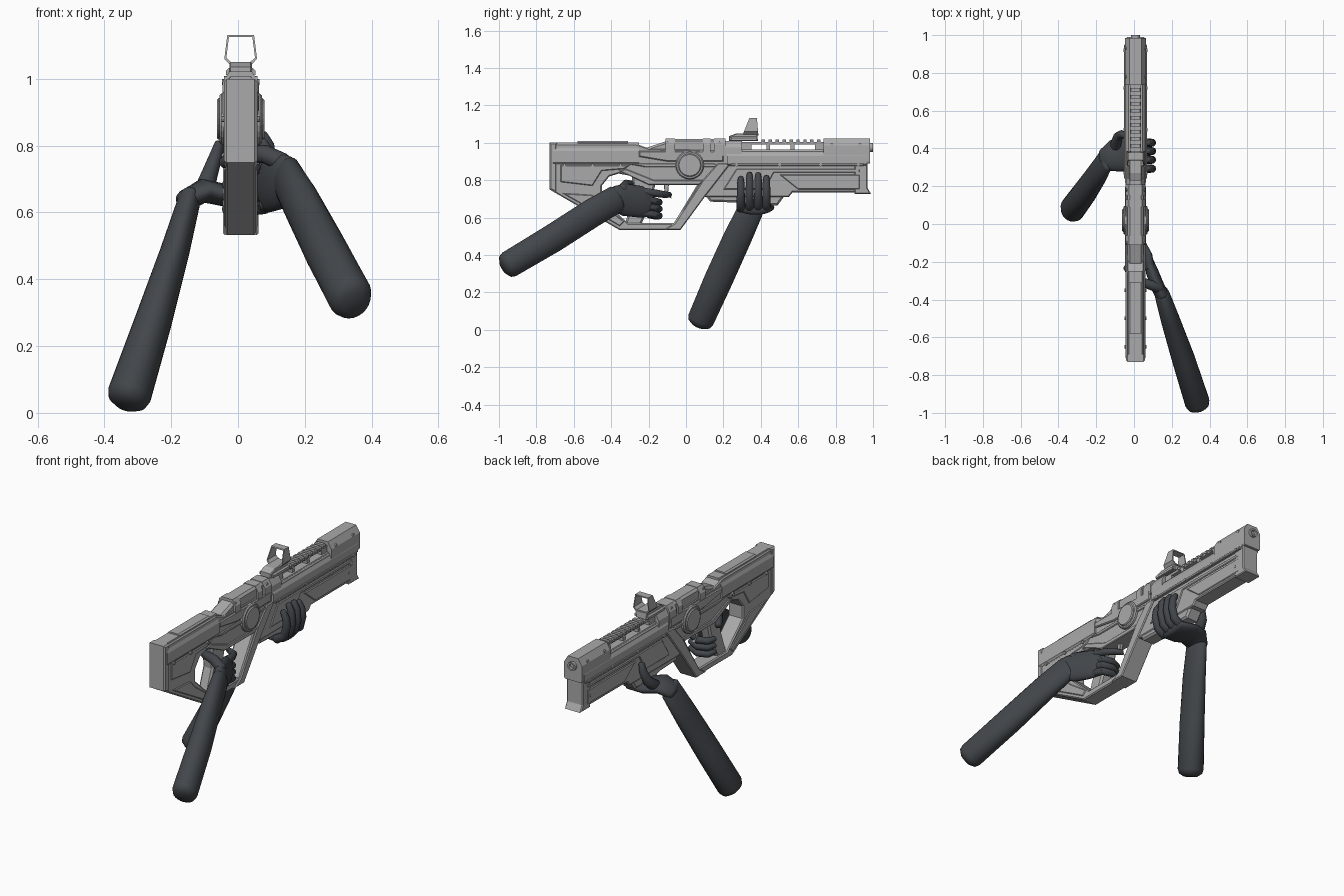
import bpy, bmesh, math
from mathutils import Matrix, Vector

cube = bpy.data.objects.get("Cube")
if cube:
    bpy.data.objects.remove(cube, do_unlink=True)

CX = 0.008          # centre plane of the rifle
# Axis maps: profile drawn as (y, z) pushed along x, or as (x, z) pushed along y
SIDE = Matrix(((0, 0, 1), (1, 0, 0), (0, 1, 0))).to_4x4()
ACROSS = Matrix(((1, 0, 0), (0, 0, -1), (0, 1, 0))).to_4x4()


def material(name, color):
    m = bpy.data.materials.new(name)
    m.use_nodes = True
    m.diffuse_color = (*color, 1)
    m.node_tree.nodes["Principled BSDF"].inputs["Base Color"].default_value = (*color, 1)
    return m


GUN = material("light grey metal", (0.40, 0.40, 0.40))
GLOVE = material("dark slate glove", (0.055, 0.062, 0.07))


def add_mesh(name, mesh, mat, smooth=False):
    mesh.materials.clear()
    mesh.materials.append(mat)
    ob = bpy.data.objects.new(name, mesh)
    bpy.context.collection.objects.link(ob)
    if smooth:
        bpy.ops.object.select_all(action="DESELECT")
        ob.select_set(True)
        bpy.context.view_layer.objects.active = ob
        bpy.ops.object.shade_smooth_by_angle(angle=math.radians(50))
    else:
        mesh.polygons.foreach_set("use_smooth", [False] * len(mesh.polygons))
    return ob


def extrude(name, contours, half, centre, axes, bevel=0.0):
    """Fill flat contours (later ones are holes) and push them both ways."""
    cu = bpy.data.curves.new(name, "CURVE")
    cu.dimensions, cu.fill_mode = "2D", "BOTH"
    cu.extrude, cu.bevel_depth = half - bevel, bevel
    cu.offset, cu.bevel_resolution = -bevel, 0
    for pts in contours:
        s = cu.splines.new("POLY")
        s.points.add(len(pts) - 1)
        for p, (a, b) in zip(s.points, pts):
            p.co = (a, b, 0, 1)
        s.use_cyclic_u = True
    tmp = bpy.data.objects.new(name + " tmp", cu)
    bpy.context.collection.objects.link(tmp)
    dg = bpy.context.evaluated_depsgraph_get()
    mesh = bpy.data.meshes.new_from_object(tmp.evaluated_get(dg))
    bpy.data.objects.remove(tmp, do_unlink=True)
    mesh.transform(Matrix.Translation(centre) @ axes)
    return add_mesh(name, mesh, GUN)


def plate(name, contours, half, bevel=0.006):
    return extrude(name, contours, half, (CX, 0, 0), SIDE, bevel)


def rect(y0, y1, z0, z1):
    return [(y0, z0), (y1, z0), (y1, z1), (y0, z1)]


def shell(name, y0, y1, half_section, bevel=0.0):
    """Mirror a right-half (x, z) section and run it along y."""
    pts = half_section + [(-x, z) for x, z in reversed(half_section)]
    return extrude(name, [pts], (y1 - y0) / 2, (CX, (y0 + y1) / 2, 0), ACROSS, bevel)


def disc(name, y, z, r, half, n=8, bevel=0.0):
    ring = [(y + r * math.cos(math.tau * i / n), z + r * math.sin(math.tau * i / n))
            for i in range(n)]
    return plate(name, [ring], half, bevel)


def limb(name, points, ref, n=14):
    """Tapered oval tube through (position, radius along ref, other radius)."""
    pts = [(Vector(p), a, b) for p, a, b in points]
    for end, nxt in ((0, 1), (-1, -2)):     # rounded ends
        p, a, b = pts[end]
        d = (p - pts[nxt][0]).normalized() * min(a, b)
        caps = [(p + d * 0.35, a * 0.88, b * 0.88), (p + d * 0.6, a * 0.5, b * 0.5)]
        pts = caps[::-1] + pts if end == 0 else pts + caps
    bm = bmesh.new()
    rings = []
    for i, (p, a, b) in enumerate(pts):
        t = (pts[min(i + 1, len(pts) - 1)][0] - pts[max(i - 1, 0)][0]).normalized()
        u = Vector(ref)
        u = (u - t * u.dot(t)).normalized()
        v = t.cross(u)
        rings.append([bm.verts.new(p + u * a * math.cos(math.tau * k / n)
                                   + v * b * math.sin(math.tau * k / n)) for k in range(n)])
    for r0, r1 in zip(rings, rings[1:]):
        for k in range(n):
            bm.faces.new((r0[k], r0[(k + 1) % n], r1[(k + 1) % n], r1[k]))
    bm.faces.new(rings[0][::-1])
    bm.faces.new(rings[-1])
    bmesh.ops.recalc_face_normals(bm, faces=bm.faces)
    mesh = bpy.data.meshes.new(name)
    bm.to_mesh(mesh)
    bm.free()
    return add_mesh(name, mesh, GLOVE, True)


# --- Rifle frame with thumbhole and trigger opening
outline = [(-.73, .995), (-.73, .75), (-.355, .533), (-.03, .533), (.10, .71), (.55, .71),
           (.57, .735), (.96, .735), (.96, .96), (.2, .96), (-.2, .97), (-.27, .995)]
opening = [(-.45, .70), (-.45, .77), (-.41, .82), (-.36, .835), (-.28, .82), (-.2, .775),
           (.06, .775), (-.065, .57), (-.31, .57)]
plate("frame", [outline, opening], 0.046)
plate("grip", [[(-.29, .83), (-.16, .79), (-.19, .68), (-.24, .56), (-.33, .56), (-.28, .70)]], .032, .01)
plate("trigger", [[(-.12, .79), (-.09, .79), (-.095, .74), (-.075, .70), (-.10, .715), (-.115, .74)]], .01, .002)

# --- Stock shells and cheek rest
shell("stock_upper", -.71, -.25, [(.046, .885), (.054, .895), (.054, .955), (.034, 1.0)])
shell("cheek_rest", -.58, -.31, [(.036, .985), (.036, 1.0), (.028, 1.008)])
plate("butt_plate", [[(-.73, 1.0), (-.73, .75), (-.69, .73), (-.69, 1.0)]], .05, .008)
plate("stock_side_panel", [[(-.67, .88), (-.67, .79), (-.50, .77), (-.45, .85), (-.33, .86), (-.3, .88)]], .05, .004)
plate("stock_lower_rail", [[(-.66, .73), (-.355, .555), (-.33, .58), (-.46, .675), (-.5, .72)]], .05, .004)

# --- Receiver and middle cover
plate("receiver_top", [[(-.25, .96), (-.1, 1.01), (-.07, 1.02), (.2, 1.02), (.2, .93), (-.25, .93)]], .042, .012)
for y0, y1 in ((-.11, -.06), (.09, .13), (.15, .21)):
    shell("receiver_band", y0, y1, [(.054, .93), (.054, .99), (.034, 1.022)])
plate("receiver_cover", [[(-.25, .955), (.2, .955), (.2, .90), (-.1, .90), (-.25, .925)]], .055, .005)
plate("receiver_rib", [[(-.33, .89), (.15, .89), (.18, .87), (-.22, .87)]], .052, .004)
plate("receiver_lower_rib", [[(-.32, .86), (-.17, .80), (.1, .80), (.07, .775), (-.2, .775), (-.36, .85)]], .051, .004)
plate("guard_strut", [[(.17, .89), (.24, .89), (.10, .71), (-.03, .533), (-.12, .533),
                       (-.06, .57), (.09, .80)]], .053, .005)
disc("pivot_disc_rim", .02, .88, .076, .064, 24, .006)
disc("pivot_disc", .02, .88, .062, .071, 24, .005)

# --- Fore end
shell("fore_upper", .22, .965, [(.046, .875), (.056, .885), (.056, .93), (.036, .965)])
shell("fore_shoulder", .20, .30, [(.05, .93), (.05, .975), (.03, 1.01)])
shell("muzzle_block", .735, .985, [(.05, .89), (.055, .90), (.055, .985), (.032, 1.022)])
plate("muzzle_lower", [[(.90, .90), (.97, .90), (.97, .76), (.99, .725), (.90, .725)]], .05, .005)
plate("side_strip", [rect(.24, .95, .875, .89)], .061, .003)
plate("underbarrel_panel", [[(.50, .83), (.93, .83), (.93, .75), (.60, .75)]], .051, .004)
plate("fore_side_panel", [[(.27, .86), (.93, .86), (.93, .84), (.47, .84), (.42, .75), (.2, .75)]], .051, .004)
plate("fore_grip", [[(.10, .72), (.13, .685), (.27, .68), (.33, .665), (.49, .665), (.53, .72)]], .042, .01)

# --- Muzzle bore
bore = [[(r * math.cos(math.tau * i / 16), .975 + r * math.sin(math.tau * i / 16)) for i in range(16)]
        for r in (.024, .015)]
extrude("muzzle_tube", bore, .02, (CX, .98, 0), ACROSS)

# --- Top rail with open windows and teeth
shell("top_rail", .22, .75, [(.026, .99), (.026, 1.004)])
for y0, y1 in ((.28, .35), (.43, .45), (.56, .58), (.69, .74)):
    shell("rail_post", y0, y1, [(.026, .95), (.026, .995)])
for i in range(9):
    shell("rail_tooth", .405 + i * .037, .423 + i * .037, [(.03, .996), (.03, 1.01), (.024, 1.017)])

# --- Reflex sight
plate("sight_base", [[(.23, 1.01), (.23, 1.035), (.27, 1.05), (.38, 1.05), (.385, 1.01)]], .034, .004)
shell("sight_foot", .24, .38, [(.044, 1.012), (.044, 1.025), (.036, 1.032)])
hood = [[(.030, 1.04), (.049, 1.06), (.040, 1.132)], [(.025, 1.047), (.043, 1.063), (.035, 1.126)]]
hood = [h + [(-x, z) for x, z in reversed(h)] for h in hood]
frame = extrude("sight_hood", hood, .02, (CX, .345, 0), ACROSS)
for v in frame.data.vertices:            # rake the hood: deeper at its base
    k = (1.132 - v.co.z) / .09
    v.co.y += (.022 * k) * (1 if v.co.y > .345 else -1) + .014 * (1 - k)

# --- Bolts through the body
for y, z, h in [(-.65, .88, .057), (-.5, .88, .057), (-.35, .88, .057), (-.1, 1.0, .05), (.18, 1.0, .05),
                (.27, .882, .064), (.5, .882, .064), (.72, .882, .064), (.92, .882, .064),
                (.78, .99, .056), (.93, .99, .056), (.9, .79, .053)]:
    disc("bolt", y, z, .009, h)

# --- Trigger arm and hand
UP, FWD, OUT = (0, 0, 1), (0, 1, 0), (1, 0, 0)
limb("trigger_forearm", [((.335, -.945, .35), .073, .066), ((.26, -.71, .49), .077, .061),
                         ((.19, -.50, .625), .077, .05), ((.148, -.37, .70), .074, .04)], UP, 24)
limb("trigger_palm", [((.155, -.39, .705), .065, .036), ((.125, -.33, .695), .086, .036),
                      ((.095, -.25, .685), .085, .033), ((.08, -.20, .668), .072, .025)], UP, 20)
for i, z in enumerate((.688, .652, .615)):
    limb("trigger_hand_finger", [((.085, -.23, z + .012), .021, .023), ((.078, -.165, z), .02, .021),
                                 ((.03, -.145, z - .006), .019, .02), ((-.02, -.165, z - .008), .018, .018),
                                 ((-.035, -.20, z - .005), .014, .014)], UP)
limb("trigger_index", [((.085, -.23, .738), .022, .023), ((.075, -.16, .73), .02, .02),
                       ((.05, -.11, .722), .018, .018), ((.01, -.09, .722), .015, .015)], UP)
limb("trigger_thumb", [((.135, -.34, .75), .028, .028), ((.08, -.32, .775), .028, .026),
                       ((.0, -.29, .775), .022, .022), ((-.04, -.23, .75), .018, .018)], UP)

# --- Support arm and hand
limb("support_forearm", [((-.325, .08, .055), .072, .066), ((-.255, .175, .27), .077, .056),
                         ((-.19, .27, .48), .076, .044), ((-.145, .345, .64), .07, .034)], FWD, 24)
limb("support_palm", [((-.155, .34, .635), .062, .034), ((-.105, .36, .665), .085, .036),
                      ((-.04, .375, .652), .098, .034), ((.045, .37, .645), .09, .03)], FWD, 20)
for y, top in ((.293, .81), (.34, .832), (.386, .83), (.43, .815)):
    limb("support_finger", [((.035, y, .648), .024, .024), ((.08, y, .675), .023, .022),
                            ((.096, y, .735), .021, .021), ((.09, y, top - .03), .02, .019),
                            ((.074, y, top), .015, .015)], FWD)
limb("support_thumb", [((-.10, .41, .67), .032, .03), ((-.085, .46, .715), .028, .025),
                       ((-.066, .475, .77), .022, .02), ((-.056, .47, .805), .017, .015)], FWD)
